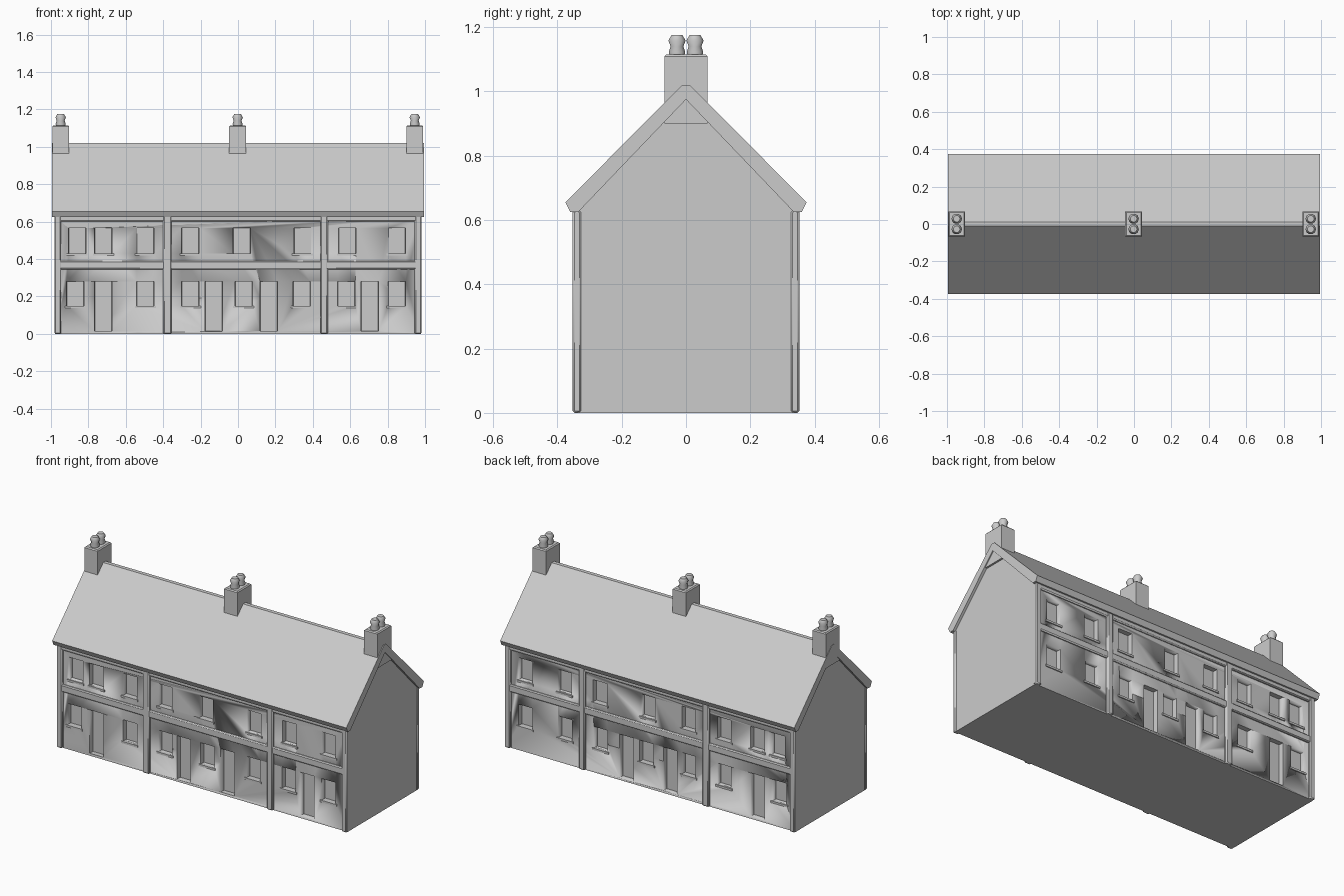
import bpy, bmesh, math
from mathutils import Matrix

if "Cube" in bpy.data.objects:
    bpy.data.objects.remove(bpy.data.objects["Cube"])

stone = bpy.data.materials.new("pale grey stone")
stone.diffuse_color = (0.6, 0.6, 0.6, 1)
stone.use_nodes = True
stone.node_tree.nodes["Principled BSDF"].inputs["Base Color"].default_value = stone.diffuse_color


def finish(name, bm, angle=35):
    bmesh.ops.recalc_face_normals(bm, faces=bm.faces)
    me = bpy.data.meshes.new(name)
    bm.to_mesh(me)
    bm.free()
    me.materials.append(stone)
    me.shade_smooth()
    me.set_sharp_from_angle(angle=math.radians(angle))
    ob = bpy.data.objects.new(name, me)
    bpy.context.collection.objects.link(ob)
    return ob


def add_box(bm, x0, x1, y0, y1, z0, z1):
    m = Matrix.Translation(((x0 + x1) / 2, (y0 + y1) / 2, (z0 + z1) / 2))
    m = m @ Matrix.Diagonal((x1 - x0, abs(y1 - y0), z1 - z0, 1))
    return bmesh.ops.create_cube(bm, size=1, matrix=m)["verts"]


def extrude_x(name, profile, x0, x1):
    bm = bmesh.new()
    f = bm.faces.new([bm.verts.new((x0, y, z)) for y, z in profile])
    g = bmesh.ops.extrude_face_region(bm, geom=[f])["geom"]
    bmesh.ops.translate(bm, vec=(x1 - x0, 0, 0),
                        verts=[v for v in g if isinstance(v, bmesh.types.BMVert)])
    return finish(name, bm)


# main body with gable ends
WALL = 0.338
body = extrude_x("house_body", [(-WALL, 0), (WALL, 0), (WALL, 0.63), (0, 0.985), (-WALL, 0.63)],
                 -0.978, 0.978)

# roof: two slopes with a thin eaves edge
extrude_x("roof", [(-0.375, 0.655), (-0.36, 0.625), (-0.335, 0.625), (0, 0.975), (0.335, 0.625),
                   (0.36, 0.625), (0.375, 0.655), (0.012, 1.02), (-0.012, 1.02)], -0.995, 0.995)

# window and door openings: centre x on each side
HALF = 0.052
upper = [-0.86, -0.72, -0.495, -0.255, 0.02, 0.345, 0.585, 0.85]
lower = [-0.87, -0.495, -0.255, 0.03, 0.34, 0.58, 0.85]
doors_front = [-0.72, -0.13, 0.165, 0.705]
doors_back = doors_front[:3]

cut = bmesh.new()
sills = bmesh.new()
for side in (-1, 1):
    doors = doors_front if side < 0 else doors_back
    openings = [(x, 0.43, 0.565) for x in upper] + [(x, 0.15, 0.28) for x in lower]
    openings += [(x, 0.015, 0.28) for x in doors]
    for x, z0, z1 in openings:
        verts = add_box(cut, x - HALF, x + HALF, *sorted((side * 0.308, side * 0.4)), z0, z1)
        for v in verts:                       # splayed reveals
            if abs(v.co.y) < 0.35:
                v.co.x = x + (v.co.x - x) * 0.85
        if z0 > 0.1:
            add_box(sills, x - HALF - 0.004, x + HALF + 0.004,
                    *sorted((side * 0.325, side * 0.344)), z0 - 0.012, z0)
cutter = finish("opening_cutter", cut)
cutter.hide_render = True
cutter.hide_set(True)
mod = body.modifiers.new("openings", "BOOLEAN")
mod.operation = "DIFFERENCE"
mod.solver = "EXACT"
mod.object = cutter
finish("window_sills", sills)

# raised pilasters, floor band and eaves band on both long walls
trim = bmesh.new()
for side in (-1, 1):
    ys = sorted((side * 0.325, side * 0.353))
    for x0, x1 in ((-0.982, -0.945), (-0.4, -0.355), (0.44, 0.48), (0.945, 0.982)):
        add_box(trim, x0, x1, *ys, 0, 0.63)
    add_box(trim, -0.98, 0.98, *sorted((side * 0.325, side * 0.35)), 0.345, 0.39)
    add_box(trim, -0.98, 0.98, *sorted((side * 0.325, side * 0.35)), 0.6, 0.632)
trim_ob = finish("wall_trim", trim)
bev = trim_ob.modifiers.new("soft edges", "BEVEL")
bev.width = 0.006
bev.segments = 1

# chimney stacks with two pots each
pot_profile = [(0.02, 1.10), (0.027, 1.122), (0.021, 1.14), (0.028, 1.158), (0.018, 1.175)]
for label, cx in (("left", -0.948), ("middle", -0.002), ("right", 0.945)):
    bm = bmesh.new()
    add_box(bm, cx - 0.045, cx + 0.045, -0.067, 0.067, 0.9, 1.115)
    bmesh.ops.bevel(bm, geom=[e for e in bm.edges if all(v.co.z > 1.1 for v in e.verts)],
                    offset=0.006, segments=1, affect="EDGES")
    finish("chimney_stack_" + label, bm)
    pots = bmesh.new()
    for py in (-0.028, 0.028):
        rings = [[pots.verts.new((cx + r * math.cos(a * math.tau / 10),
                                  py + r * math.sin(a * math.tau / 10), z))
                  for a in range(10)] for r, z in pot_profile]
        for lo, hi in zip(rings, rings[1:]):
            for i in range(10):
                j = (i + 1) % 10
                pots.faces.new((lo[i], lo[j], hi[j], hi[i]))
        pots.faces.new(rings[-1])
        pots.faces.new(rings[0][::-1])
    finish("chimney_pots_" + label, pots, 50)
